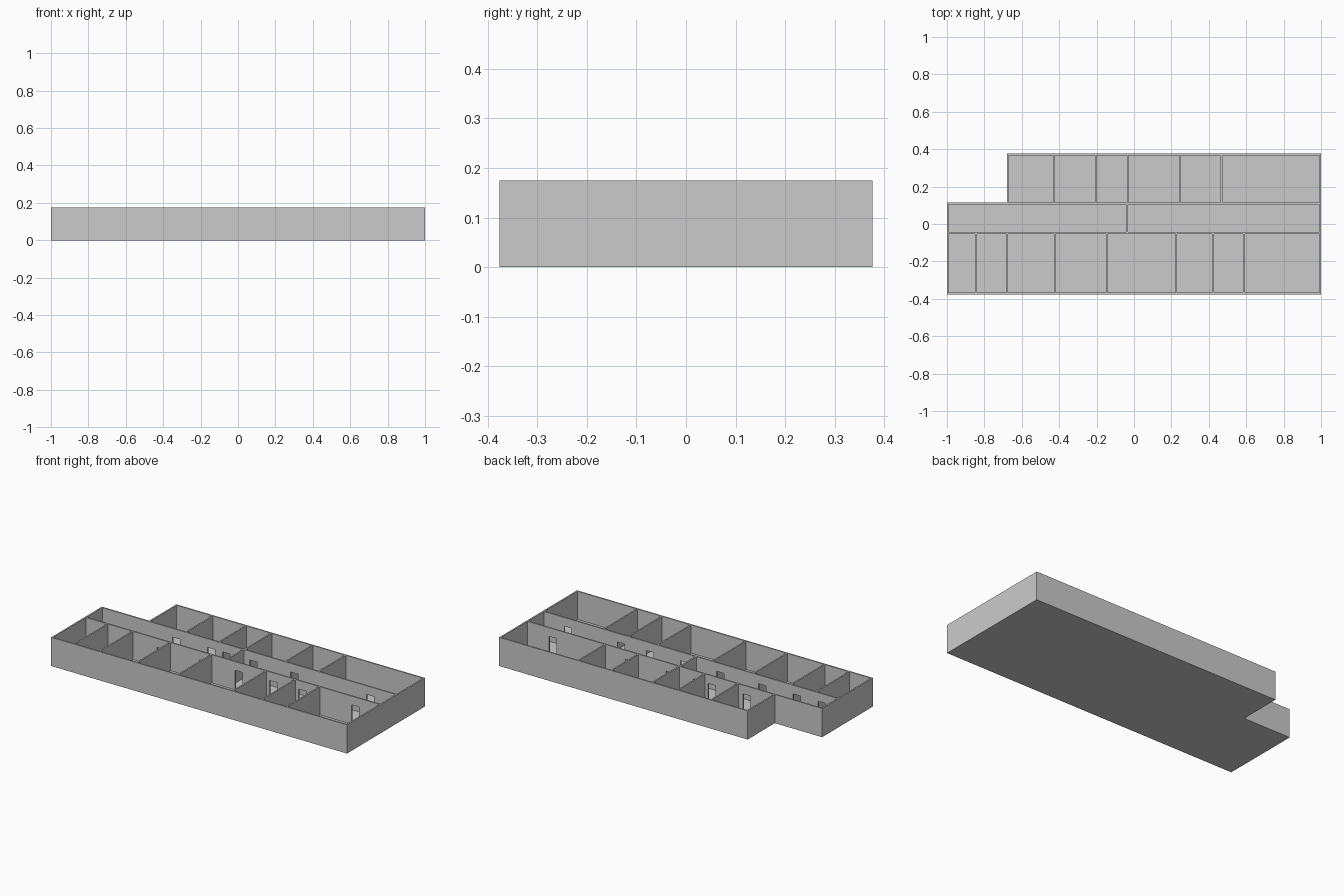
import bpy, bmesh

if "Cube" in bpy.data.objects:
    bpy.data.objects.remove(bpy.data.objects["Cube"])

H, T, FLOOR = 0.175, 0.009, 0.003      # wall height, wall thickness, slab
DOOR_W, DOOR_H = 0.05, 0.122
Y0, Y1 = -0.376, 0.376                 # front and back faces
LOW, HIGH = -0.048, 0.11               # corridor walls (centre lines)
STEP = -0.68                           # left end of the back wing


def boxes(name, parts):
    """One object from a list of (x0, x1, y0, y1, z0, z1) boxes."""
    bm = bmesh.new()
    for x0, x1, y0, y1, z0, z1 in parts:
        for v in bmesh.ops.create_cube(bm, size=1)["verts"]:
            v.co = (x1 if v.co.x > 0 else x0, y1 if v.co.y > 0 else y0,
                    z1 if v.co.z > 0 else z0)
    mesh = bpy.data.meshes.new(name)
    bm.to_mesh(mesh)
    bm.free()
    bpy.context.collection.objects.link(bpy.data.objects.new(name, mesh))


def door_wall(name, y, doors):
    """Wall along x, split into piers with a lintel over each doorway."""
    parts, x = [], -1 + T
    a, b = y - T / 2, y + T / 2
    for d in doors:
        l, r = d - DOOR_W / 2, d + DOOR_W / 2
        parts += [(x, l, a, b, FLOOR, H), (l, r, a, b, DOOR_H, H)]
        x = r
    boxes(name, parts + [(x, 1 - T, a, b, FLOOR, H)])


def partitions(name, xs, y0, y1):
    boxes(name, [(x - T / 2, x + T / 2, y0, y1, FLOOR, H) for x in xs])


# floor slab, following the stepped outline
top = HIGH + T / 2
boxes("floor", [(-1, 1, Y0, top, 0, FLOOR), (STEP, 1, top, Y1, 0, FLOOR)])

# outer walls
boxes("outer_walls", [
    (-1, 1, Y0, Y0 + T, 0, H),
    (STEP, 1, Y1 - T, Y1, 0, H),
    (-1, -1 + T, Y0 + T, top, 0, H),
    (1 - T, 1, Y0 + T, Y1 - T, 0, H),
    (STEP, STEP + T, top, Y1 - T, 0, H)])

# corridor walls with doorways
door_wall("front_corridor_wall", LOW,
          [-0.888, -0.719, -0.485, -0.2, 0.043, 0.274, 0.47, 0.828])
door_wall("back_corridor_wall", HIGH,
          [-0.49, -0.255, -0.154, 0.03, 0.305, 0.819])

# room dividers
partitions("front_room_dividers",
           [-0.845, -0.677, -0.423, -0.145, 0.226, 0.422, 0.588],
           Y0 + T, LOW - T / 2)
partitions("back_room_dividers", [-0.429, -0.205, -0.033, 0.244, 0.468],
           HIGH + T / 2, Y1 - T)
partitions("corridor_divider", [-0.037], LOW + T / 2, HIGH - T / 2)
